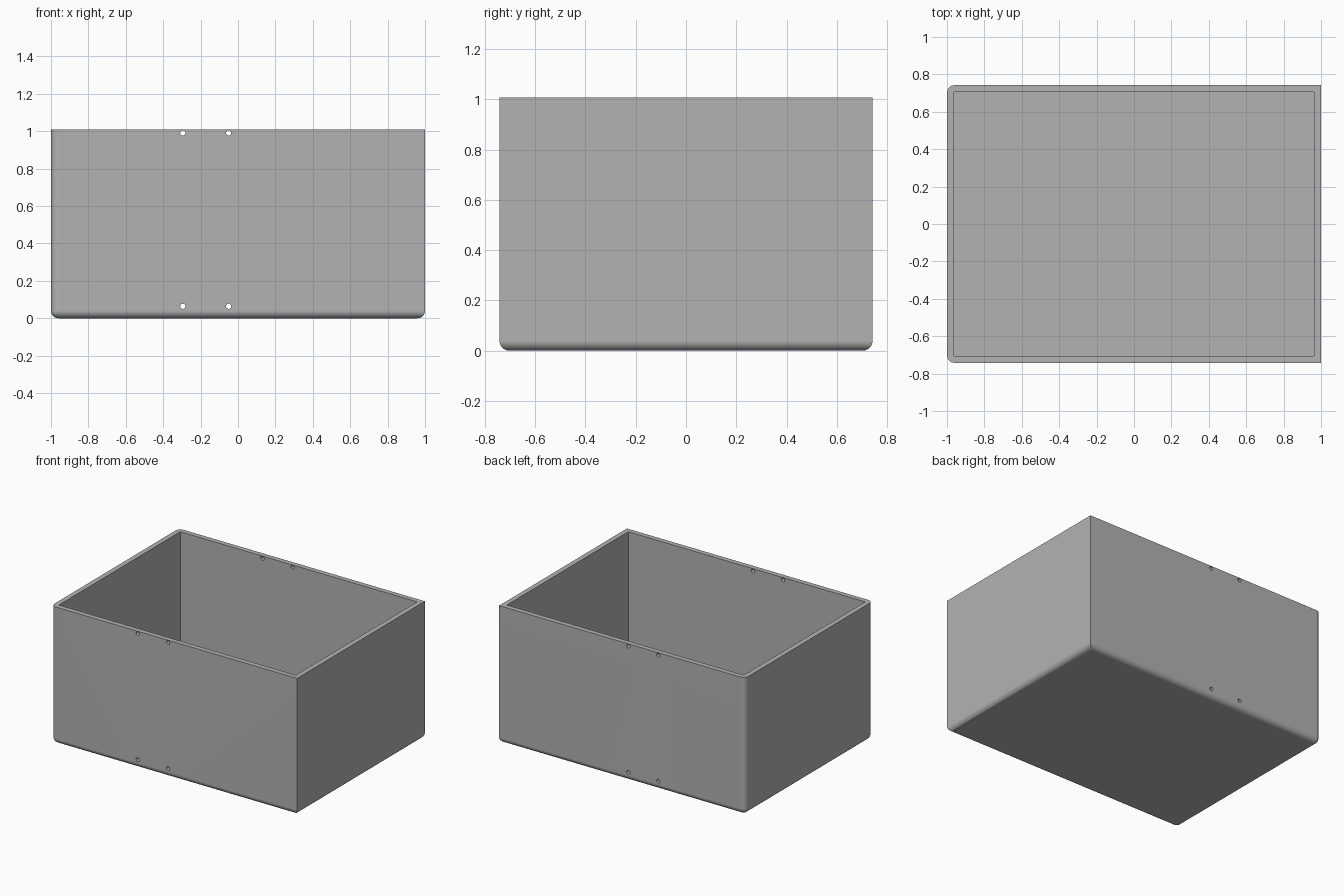
import bpy
import bmesh
import math
from mathutils import Vector, Matrix

if "Cube" in bpy.data.objects:
    bpy.data.objects.remove(bpy.data.objects["Cube"], do_unlink=True)

HALF_X, HALF_Y, HEIGHT = 1.0, 0.742, 1.008
WALL, FILLET, HOLE_R = 0.037, 0.04, 0.014

grey = bpy.data.materials.new("plain_grey")
grey.use_nodes = True
colour = (0.45, 0.45, 0.45, 1)
grey.diffuse_color = colour
grey.node_tree.nodes["Principled BSDF"].inputs["Base Color"].default_value = colour


def add_object(name, bm):
    mesh = bpy.data.meshes.new(name)
    bm.to_mesh(mesh)
    bm.free()
    mesh.materials.append(grey)
    obj = bpy.data.objects.new(name, mesh)
    bpy.context.collection.objects.link(obj)
    return obj


def block(low, high):
    low, high = Vector(low), Vector(high)
    bm = bmesh.new()
    bmesh.ops.create_cube(bm, size=1)
    bmesh.ops.scale(bm, vec=high - low, verts=bm.verts)
    bmesh.ops.translate(bm, vec=(low + high) / 2, verts=bm.verts)
    return bm


# Outer body: rounded along the bottom and on the two right-hand uprights
bm = block((-HALF_X, -HALF_Y, 0), (HALF_X, HALF_Y, HEIGHT))


def is_rounded(edge):
    a, b = (v.co for v in edge.verts)
    on_bottom = max(a.z, b.z) < 0.01
    right_upright = abs(a.z - b.z) > 0.5 and a.x < 0
    return on_bottom or right_upright


bmesh.ops.bevel(bm, geom=[e for e in bm.edges if is_rounded(e)], offset=FILLET,
                offset_type='OFFSET', segments=8, profile=0.5, affect='EDGES',
                clamp_overlap=True)
bmesh.ops.recalc_face_normals(bm, faces=bm.faces)
box = add_object("open_box", bm)

# Square-cornered cavity
cavity = add_object("cavity_cutter", block(
    (WALL - HALF_X, WALL - HALF_Y, WALL),
    (HALF_X - WALL, HALF_Y - WALL, HEIGHT + 0.3)))

# Four round holes running through the front and back walls
bm = bmesh.new()
for x in (-0.295, -0.05):
    for z in (0.064, 0.991):
        place = Matrix.Translation((x, 0, z)) @ Matrix.Rotation(math.pi / 2, 4, 'X')
        bmesh.ops.create_cone(bm, cap_ends=True, segments=24, radius1=HOLE_R,
                              radius2=HOLE_R, depth=2, matrix=place)
holes = add_object("hole_cutter", bm)

# Cut, then shade
bpy.ops.object.select_all(action='DESELECT')
bpy.context.view_layer.objects.active = box
box.select_set(True)
for cutter in (cavity, holes):
    mod = box.modifiers.new(cutter.name, 'BOOLEAN')
    mod.operation = 'DIFFERENCE'
    mod.solver = 'EXACT'
    mod.object = cutter
    bpy.ops.object.modifier_apply(modifier=mod.name)
    bpy.data.objects.remove(cutter, do_unlink=True)

bpy.ops.object.shade_smooth_by_angle(angle=math.radians(30))
weighted = box.modifiers.new("flat_walls", 'WEIGHTED_NORMAL')
weighted.keep_sharp = True
